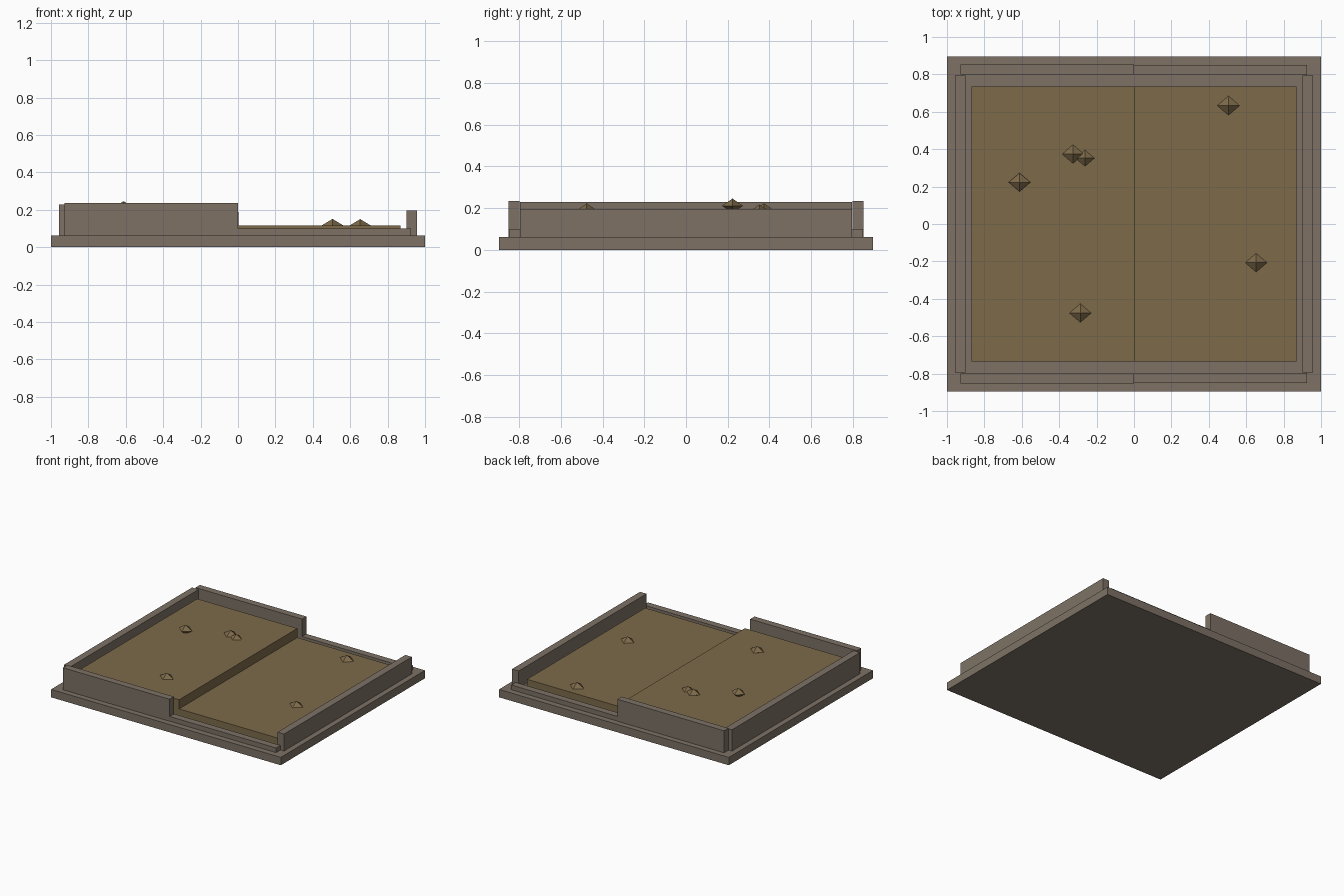
import bpy, bmesh
from mathutils import Matrix, Vector

if "Cube" in bpy.data.objects:
    bpy.data.objects.remove(bpy.data.objects["Cube"])


def material(name, rgb):
    m = bpy.data.materials.new(name)
    m.diffuse_color = (*rgb, 1.0)
    m.use_nodes = True
    m.node_tree.nodes["Principled BSDF"].inputs["Base Color"].default_value = m.diffuse_color
    return m


STONE = material("grey_stone", (0.205, 0.167, 0.131))
SOIL = material("brown_soil", (0.205, 0.145, 0.068))


def finish(name, bm, mat):
    mesh = bpy.data.meshes.new(name)
    bm.to_mesh(mesh)
    bm.free()
    mesh.materials.append(mat)
    ob = bpy.data.objects.new(name, mesh)
    bpy.context.collection.objects.link(ob)
    return ob


def box(name, x, y, z, mat):
    """Box from (min, max) ranges."""
    lo, hi = Vector((x[0], y[0], z[0])), Vector((x[1], y[1], z[1]))
    bm = bmesh.new()
    bmesh.ops.create_cube(bm, size=1.0, matrix=Matrix.Translation((lo + hi) / 2)
                          @ Matrix.Diagonal((*(hi - lo), 1.0)))
    return finish(name, bm, mat)


def clod(name, centre, radii):
    """Octahedral lump of earth: two four-sided cones joined at the base."""
    bm = bmesh.new()
    ring = [bm.verts.new(v) for v in ((1, 0, 0), (0, 1, 0), (-1, 0, 0), (0, -1, 0))]
    top, bottom = bm.verts.new((0, 0, 1)), bm.verts.new((0, 0, -1))
    for i in range(4):
        a, b = ring[i], ring[(i + 1) % 4]
        bm.faces.new((a, b, top))
        bm.faces.new((b, a, bottom))
    bm.transform(Matrix.Translation(centre) @ Matrix.Diagonal((*radii, 1.0)))
    return finish(name, bm, SOIL)


BASE_TOP = 0.062

# Foundation slab
box("base_slab", (-1, 1), (-0.896, 0.896), (0, BASE_TOP), STONE)

# Side walls: tall on the left, lower on the right
box("left_wall", (-0.957, -0.90), (-0.795, 0.795), (BASE_TOP, 0.229), STONE)
box("right_wall", (0.90, 0.957), (-0.795, 0.795), (BASE_TOP, 0.195), STONE)

# Front and back walls: tall left half, low kerb on the right half
for label, s in (("front", -1), ("back", 1)):
    y = sorted((s * 0.798, s * 0.852))
    box(label + "_tall_wall", (-0.928, 0), y, (BASE_TOP, 0.235), STONE)
    y = sorted((s * 0.796, s * 0.85))
    box(label + "_low_kerb", (0, 0.926), y, (BASE_TOP, 0.099), STONE)

# Two soil levels with a step at the middle
box("upper_soil", (-0.87, 0.002), (-0.735, 0.735), (BASE_TOP, 0.187), SOIL)
box("lower_soil", (0.002, 0.87), (-0.735, 0.735), (BASE_TOP, 0.115), SOIL)

# Clods of earth: x, y, centre height, size
clods = [
    (-0.612, 0.223, 0.211, 1.0),
    (-0.326, 0.374, 0.188, 1.0),
    (-0.262, 0.352, 0.187, 0.87),
    (-0.287, -0.476, 0.188, 1.0),
    (0.653, -0.207, 0.115, 1.0),
    (0.505, 0.633, 0.115, 1.03),
]
for i, (x, y, z, s) in enumerate(clods):
    clod(f"soil_clod_{i + 1}", (x, y, z), (0.058 * s, 0.05 * s, 0.035 * s))
